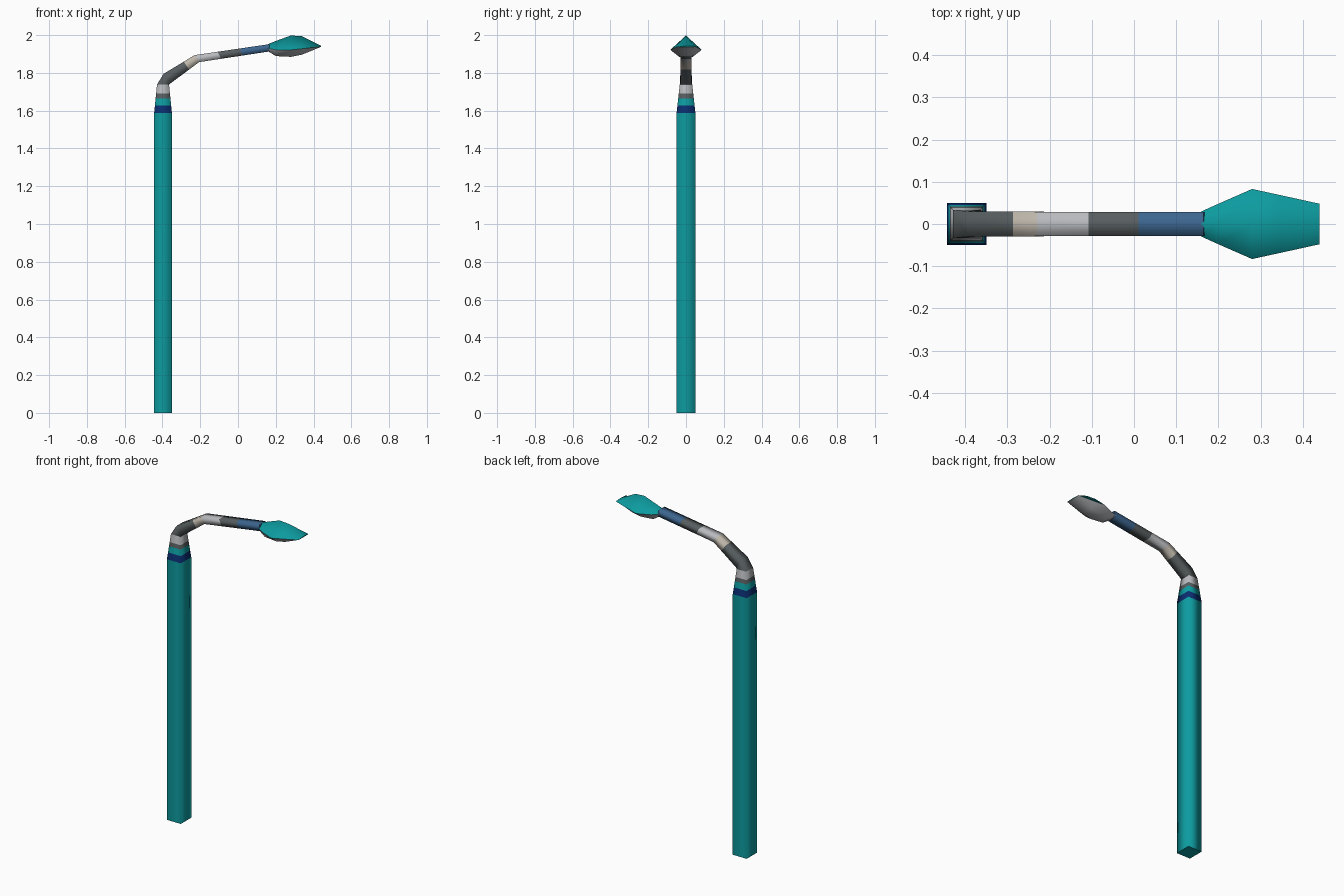
import bpy, bmesh
from mathutils import Vector

if "Cube" in bpy.data.objects:
    bpy.data.objects.remove(bpy.data.objects["Cube"])


def material(name, rgb):
    m = bpy.data.materials.new(name)
    m.diffuse_color = (*rgb, 1)
    m.use_nodes = True
    m.node_tree.nodes["Principled BSDF"].inputs["Base Color"].default_value = m.diffuse_color
    return m


MATS = [
    material("teal", (0.004, 0.33, 0.35)),
    material("navy", (0.003, 0.026, 0.16)),
    material("dark_grey", (0.095, 0.11, 0.115)),
    material("light_grey", (0.48, 0.49, 0.51)),
    material("warm_grey", (0.51, 0.465, 0.40)),
    material("steel_blue", (0.045, 0.13, 0.27)),
]
TEAL, NAVY, DARK, LIGHT, WARM, STEEL = range(6)


def loft(name, rings, mat_rule, sharp_rule=None):
    """Skin a list of point rings; mat_rule(segment, side) gives the colour."""
    bm = bmesh.new()
    rows = [[bm.verts.new(p) for p in ring] for ring in rings]
    n = len(rows[0])
    for s, (a, b) in enumerate(zip(rows, rows[1:])):
        for k in range(n):
            f = bm.faces.new((a[k], a[(k + 1) % n], b[(k + 1) % n], b[k]))
            f.material_index = mat_rule(s, k)
            f.smooth = True
    caps = [(rows[0], mat_rule(0, 0)), (rows[-1], mat_rule(len(rows) - 2, 0))]
    for row, m in caps:
        f = bm.faces.new(row)
        f.material_index = m
        for e in f.edges:
            e.smooth = False
    if sharp_rule:
        for e in bm.edges:
            if len({f.material_index for f in e.link_faces}) > 1:
                e.smooth = False
    bmesh.ops.remove_doubles(bm, verts=bm.verts, dist=1e-5)
    bmesh.ops.recalc_face_normals(bm, faces=bm.faces)
    me = bpy.data.meshes.new(name)
    bm.to_mesh(me)
    bm.free()
    for m in MATS:
        me.materials.append(m)
    ob = bpy.data.objects.new(name, me)
    bpy.context.collection.objects.link(ob)
    return ob


def square(z, hx, hy, cx=-0.397):
    return [(cx - hx, -hy, z), (cx + hx, -hy, z), (cx + hx, hy, z), (cx - hx, hy, z)]


# square pole
loft("pole", [square(0, 0.047, 0.05), square(1.587, 0.047, 0.05)], lambda s, k: TEAL)

# tapered collar with painted bands
levels = [1.587, 1.628, 1.665, 1.69, 1.738]
collar = []
for z in levels:
    t = (z - levels[0]) / (levels[-1] - levels[0])
    collar.append(square(z, 0.047 - 0.015 * t, 0.05 - 0.017 * t))
loft("collar", collar, lambda s, k: (NAVY, TEAL, DARK, LIGHT)[s])


# bent arm: outer (top) edge, inner (bottom) edge, half width
def arm_ring(out, inn, h):
    return [Vector((out[0], -h, out[1])), Vector((inn[0], -h, inn[1])),
            Vector((inn[0], h, inn[1])), Vector((out[0], h, out[1]))]


def between(a, b, t):
    return [p.lerp(q, t) for p, q in zip(a, b)]


base = arm_ring((-0.429, 1.738), (-0.365, 1.738), 0.033)
elbow = arm_ring((-0.394, 1.795), (-0.358, 1.744), 0.03)
bend = arm_ring((-0.23, 1.894), (-0.206, 1.857), 0.029)
end = arm_ring((0.165, 1.952), (0.17, 1.914), 0.029)
arm = [base, elbow, between(elbow, bend, 0.65), bend,
       between(bend, end, 0.31), between(bend, end, 0.61), end]
loft("arm", arm, lambda s, k: (DARK, DARK, WARM, LIGHT, DARK, STEEL)[s])


# lamp head: ridge, rim and underside per station
def head_ring(x, ridge, rim_y, rim_z, low_y, low_z):
    return [(x, 0, ridge), (x, rim_y, rim_z), (x, low_y, low_z),
            (x, -low_y, low_z), (x, -rim_y, rim_z)]


head = [
    head_ring(0.16, 1.953, 0.030, 1.930, 0.024, 1.914),
    head_ring(0.20, 1.969, 0.048, 1.922, 0.030, 1.889),
    head_ring(0.28, 1.998, 0.083, 1.922, 0.036, 1.885),
    head_ring(0.34, 1.994, 0.070, 1.928, 0.036, 1.897),
    head_ring(0.44, 1.943, 0.048, 1.940, 0.040, 1.938),
]
loft("lamp_head", head, lambda s, k: TEAL if k in (0, 4) else LIGHT, sharp_rule=True)
